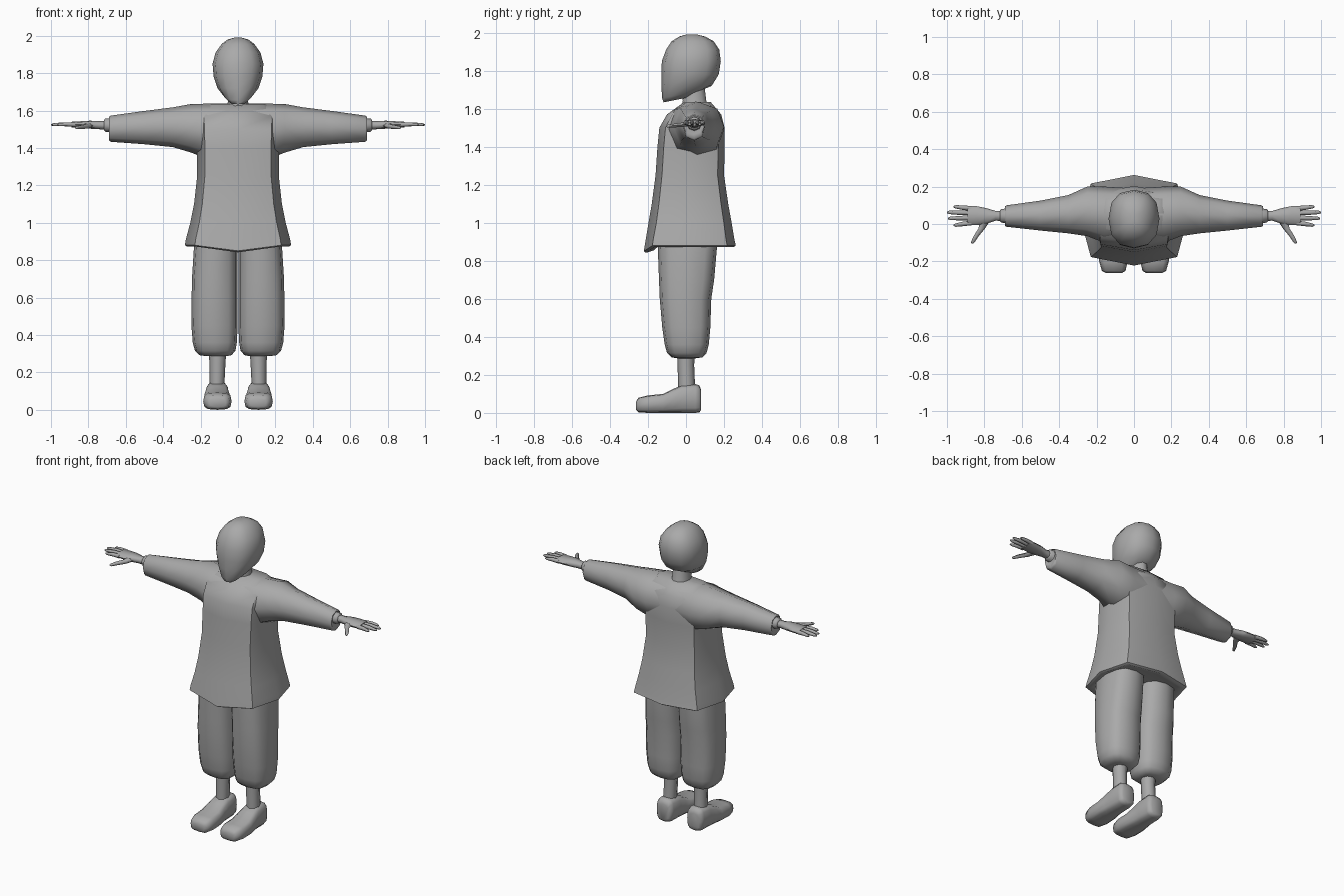
import bpy, bmesh, math

cloth = bpy.data.materials.new("plain_grey")
cloth.diffuse_color = (0.4, 0.4, 0.4, 1)


def loft(name, axis, rings, sides=8, power=1.0, mirror=False, tweak=None):
    """Skin of rounded rings; each ring is (position, u_min, u_max, v_min, v_max)."""
    bm = bmesh.new()
    loops = []
    for t, u0, u1, v0, v1 in rings:
        loop = []
        for i in range(sides):
            a = math.tau * i / sides
            c, s = math.cos(a), math.sin(a)
            u = (u0 + u1) / 2 + (u1 - u0) / 2 * math.copysign(abs(c) ** power, c)
            v = (v0 + v1) / 2 + (v1 - v0) / 2 * math.copysign(abs(s) ** power, s)
            co = {"x": (t, u, v), "y": (u, t, v), "z": (u, v, t)}[axis]
            loop.append(bm.verts.new(co))
        loops.append(loop)
    for a, b in zip(loops, loops[1:]):
        for i in range(sides):
            j = (i + 1) % sides
            bm.faces.new((a[i], a[j], b[j], b[i]))
    bm.faces.new(loops[0])
    bm.faces.new(loops[-1])
    if tweak:
        for v in bm.verts:
            tweak(v.co)
    bmesh.ops.recalc_face_normals(bm, faces=bm.faces[:])
    mesh = bpy.data.meshes.new(name)
    bm.to_mesh(mesh)
    bm.free()
    mesh.materials.append(cloth)
    ob = bpy.data.objects.new(name, mesh)
    bpy.context.collection.objects.link(ob)
    if mirror:
        mod = ob.modifiers.new("mirror", "MIRROR")
        mod.use_mirror_merge = False
    bpy.ops.object.select_all(action="DESELECT")
    ob.select_set(True)
    bpy.context.view_layer.objects.active = ob
    bpy.ops.object.shade_smooth_by_angle(angle=math.radians(62))
    return ob


def sym(rings):
    """Rings centred on x: (z, half_width, y_front, y_back)."""
    return [(z, -w, w, f, b) for z, w, f, b in rings]


# Head: the chin juts forward and down
def chin(co):
    if co.z < 1.70:
        co.z += 0.2 * (co.y + 0.1)


loft("head", "z", sym([
    (1.637, 0.045, -0.118, 0.03), (1.66, 0.075, -0.125, 0.08),
    (1.72, 0.11, -0.13, 0.135), (1.78, 0.13, -0.13, 0.172),
    (1.85, 0.136, -0.127, 0.183), (1.91, 0.12, -0.105, 0.175),
    (1.955, 0.088, -0.075, 0.145), (1.98, 0.055, -0.035, 0.1),
    (1.99, 0.02, 0.0, 0.06)]), sides=12, power=0.85, tweak=chin)
loft("neck", "z", sym([
    (1.58, 0.07, -0.04, 0.13), (1.64, 0.055, -0.02, 0.11),
    (1.72, 0.05, -0.03, 0.1)]), sides=10)


# Tunic: flared hem dipping at the front centre
def hem(co):
    if co.z < 0.92 and co.y < -0.17 and abs(co.x) < 0.05:
        co.z -= 0.03


loft("tunic_body", "z", sym([
    (0.885, 0.235, -0.17, 0.215), (0.872, 0.27, -0.21, 0.25),
    (0.88, 0.284, -0.222, 0.262), (0.91, 0.279, -0.217, 0.255),
    (1.0, 0.255, -0.197, 0.24), (1.1, 0.235, -0.18, 0.222),
    (1.25, 0.218, -0.16, 0.2), (1.4, 0.218, -0.15, 0.203),
    (1.5, 0.22, -0.14, 0.203), (1.57, 0.22, -0.1, 0.185),
    (1.635, 0.16, -0.01, 0.13)]), power=0.6, tweak=hem)

# Sleeves tapering from the shoulders
loft("sleeve", "x", [
    (0.0, -0.08, 0.19, 1.36, 1.637), (0.16, -0.1, 0.2, 1.34, 1.637),
    (0.25, -0.065, 0.2, 1.375, 1.635), (0.35, -0.05, 0.155, 1.405, 1.617),
    (0.5, -0.035, 0.125, 1.42, 1.598), (0.68, -0.015, 0.1, 1.433, 1.573),
    (0.69, -0.01, 0.095, 1.442, 1.566), (0.687, 0.0, 0.085, 1.465, 1.55)],
    mirror=True, power=0.9)
loft("cuff", "x", [
    (0.66, 0.0, 0.085, 1.48, 1.56), (0.71, 0.008, 0.08, 1.487, 1.557),
    (0.717, 0.015, 0.072, 1.495, 1.548)], mirror=True)

# Hands
loft("palm", "x", [
    (0.69, 0.015, 0.07, 1.495, 1.545), (0.74, 0.018, 0.07, 1.5, 1.543),
    (0.79, 0.0, 0.085, 1.503, 1.546), (0.84, -0.006, 0.095, 1.506, 1.543),
    (0.89, -0.006, 0.096, 1.51, 1.54)], mirror=True, power=0.8)
for i, (y0, y1, tip) in enumerate([(0.006, -0.006, 0.965), (0.033, 0.03, 0.995),
                                   (0.059, 0.062, 1.0), (0.083, 0.092, 0.965)]):
    mid, ym = (0.87 + tip) / 2, (y0 + y1) / 2
    loft("finger_%d" % (i + 1), "x", [
        (0.87, y0 - 0.013, y0 + 0.013, 1.511, 1.538),
        (mid, ym - 0.012, ym + 0.012, 1.515, 1.539),
        (tip - 0.012, y1 - 0.009, y1 + 0.009, 1.516, 1.533),
        (tip, y1 - 0.004, y1 + 0.004, 1.52, 1.528)], sides=6, mirror=True)
loft("thumb", "y", [
    (0.03, 0.76, 0.82, 1.508, 1.538), (-0.025, 0.797, 0.832, 1.502, 1.528),
    (-0.065, 0.83, 0.858, 1.5, 1.522), (-0.098, 0.852, 0.872, 1.5, 1.516),
    (-0.104, 0.858, 0.868, 1.504, 1.512)], sides=6, mirror=True)

# Baggy trousers gathered at the calf
loft("trouser_leg", "z", [
    (0.95, 0.002, 0.225, -0.15, 0.165), (0.86, 0.002, 0.236, -0.148, 0.162),
    (0.7, 0.002, 0.246, -0.142, 0.148), (0.6, 0.002, 0.248, -0.138, 0.133),
    (0.45, 0.002, 0.249, -0.125, 0.128), (0.36, 0.006, 0.242, -0.112, 0.12),
    (0.315, 0.014, 0.23, -0.1, 0.108), (0.292, 0.035, 0.205, -0.075, 0.085),
    (0.287, 0.06, 0.17, -0.045, 0.05)], sides=12, power=0.72, mirror=True)

# Bare shins and shoes
loft("shin", "z", [
    (0.32, 0.062, 0.156, -0.046, 0.046), (0.25, 0.067, 0.153, -0.044, 0.043),
    (0.13, 0.073, 0.152, -0.042, 0.048)], sides=8, mirror=True)
loft("shoe", "y", [
    (-0.262, 0.065, 0.15, 0.015, 0.06), (-0.25, 0.045, 0.172, 0.003, 0.08),
    (-0.2, 0.034, 0.186, 0, 0.092), (-0.12, 0.038, 0.185, 0, 0.1),
    (-0.07, 0.046, 0.178, 0, 0.125), (-0.02, 0.05, 0.172, 0, 0.147),
    (0.05, 0.053, 0.17, 0, 0.152), (0.07, 0.058, 0.165, 0.003, 0.145),
    (0.08, 0.075, 0.15, 0.015, 0.12)], sides=12, power=0.6, mirror=True)
